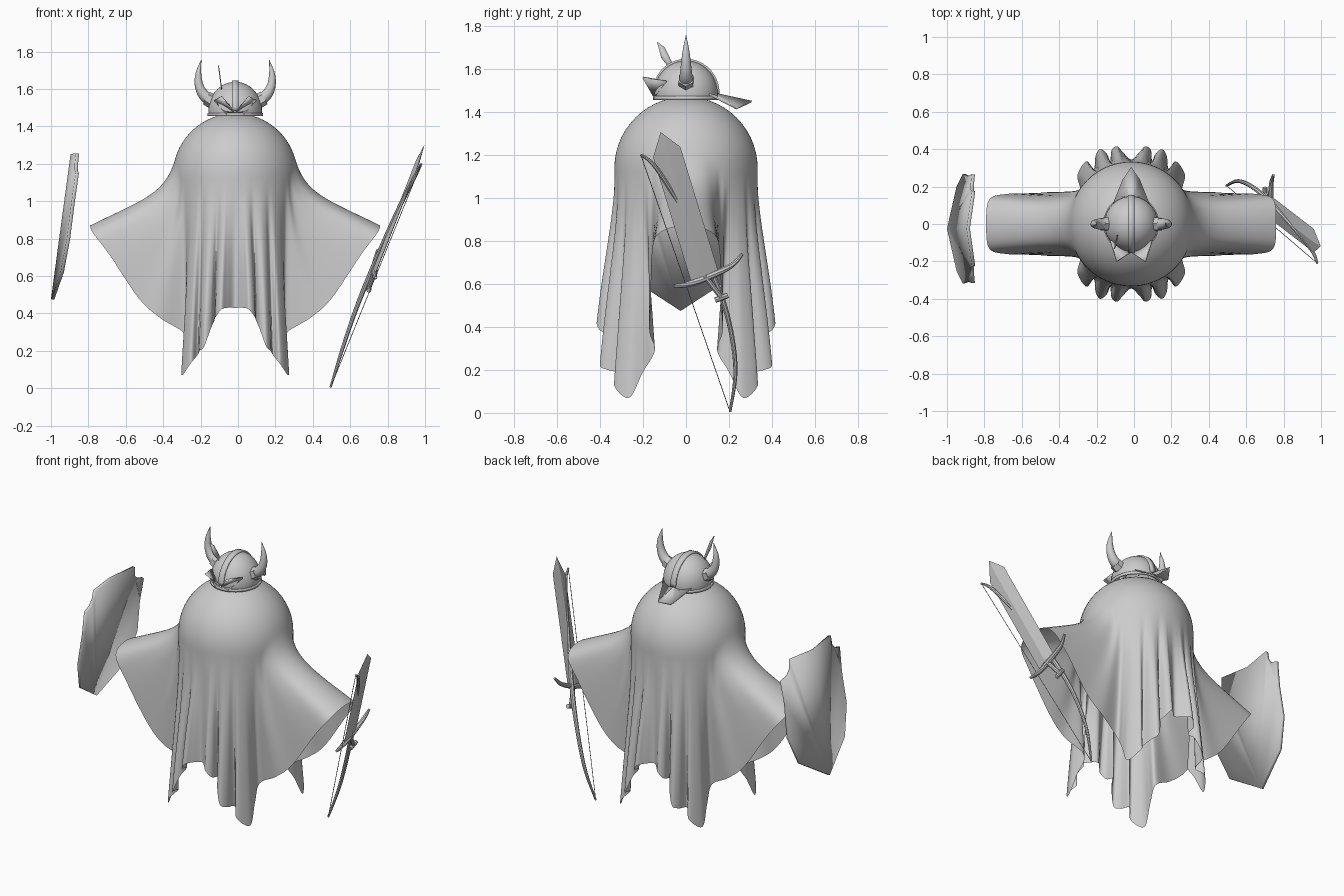
import bpy, bmesh
from math import sin, cos, pi, radians
from mathutils import Vector as V

cube = bpy.data.objects.get("Cube")
if cube:
    bpy.data.objects.remove(cube)

grey = bpy.data.materials.new("plain_grey")
grey.use_nodes = True
grey.diffuse_color = (0.6, 0.6, 0.6, 1)
grey.node_tree.nodes["Principled BSDF"].inputs["Base Color"].default_value = (0.6, 0.6, 0.6, 1)
BODY_X = -0.015


def finish(name, bm, thick=0, mirror="", smooth=40, shift=0):
    """Turn a bmesh into a shaded object with optional thickness and mirroring."""
    mesh = bpy.data.meshes.new(name)
    bm.to_mesh(mesh)
    bm.free()
    mesh.materials.append(grey)
    obj = bpy.data.objects.new(name, mesh)
    obj.location.x = shift
    bpy.context.collection.objects.link(obj)
    bpy.ops.object.select_all(action="DESELECT")
    obj.select_set(True)
    bpy.context.view_layer.objects.active = obj
    bpy.ops.object.shade_smooth_by_angle(angle=radians(smooth))
    if mirror:
        mod = obj.modifiers.new("mirror", "MIRROR")
        mod.use_axis = ["x" in mirror, "y" in mirror, False]
    if thick:
        mod = obj.modifiers.new("thickness", "SOLIDIFY")
        mod.thickness, mod.offset = thick, 0
    return obj


def catmull(keys, steps):
    """Smooth curve through all keys except the two outer guide keys."""
    out = []
    for a, b, c, d in zip(keys, keys[1:], keys[2:], keys[3:]):
        for k in range(steps):
            t = k / steps
            out.append([q + t * (r - p + t * (2*p - 5*q + 4*r - s + t * (3*(q - r) + s - p))) / 2
                        for p, q, r, s in zip(a, b, c, d)])
    out.append(list(keys[-2]))
    return out


def grid(name, rows, closed=False, **kw):
    """Skin rows of points with quads."""
    bm = bmesh.new()
    vs = [[bm.verts.new(p) for p in row] for row in rows]
    n = len(rows[0])
    for a, b in zip(vs, vs[1:]):
        for j in range(n if closed else n - 1):
            k = (j + 1) % n
            bm.faces.new((a[j], b[j], b[k], a[k]))
    if closed:
        bm.faces.new(vs[0])
        bm.faces.new(vs[-1][::-1])
    bmesh.ops.remove_doubles(bm, verts=bm.verts, dist=0.0002)
    if closed:
        bmesh.ops.recalc_face_normals(bm, faces=bm.faces)
    return finish(name, bm, **kw)


def tube(name, path, radii, sides=10, steps=6, **kw):
    """Round tube of varying radius along a smoothed path."""
    keys = [(*p, r) for p, r in zip(path, radii)]
    pts = catmull([keys[0], *keys, keys[-1]], steps)
    rows = []
    for i, p in enumerate(pts):
        tan = V(pts[min(i + 1, len(pts) - 1)][:3]) - V(pts[max(i - 1, 0)][:3])
        u = tan.cross(V((0.3, 1, 0.1))).normalized()
        w = tan.cross(u).normalized()
        rows.append([V(p[:3]) + p[3] * (u * cos(2*pi*j/sides) + w * sin(2*pi*j/sides))
                     for j in range(sides)])
    return grid(name, rows, closed=True, **kw)


def plate(name, polys, thick, **kw):
    """Flat plates from outlines."""
    bm = bmesh.new()
    for poly in polys:
        bm.faces.new([bm.verts.new(p) for p in poly])
    bmesh.ops.remove_doubles(bm, verts=bm.verts, dist=0.0005)
    bmesh.ops.recalc_face_normals(bm, faces=bm.faces)
    return finish(name, bm, thick=thick, smooth=5, **kw)


# Draped cloak, one quarter: heading, elevation, spread, then hem point
keys = [
    (0, 16, .36, .775, 0, .87),
    (14, 13, .36, .76, .13, .83),
    (23, 6, .38, .67, .16, .71),
    (28, 0, .4, .515, .165, .48),
    (32, 0, .45, .4, .17, .375),
    (36, 0, .5, .27, .145, .29),
    (42, 0, .55, .275, .2, .19),
    (48, 0, .6, .287, .265, .07),
    (53, 0, .6, .24, .335, .13),
    (58, 0, .65, .2, .295, .18),
    (62, 0, .65, .19, .365, .2),
    (66, 0, .65, .165, .4, .225),
    (70, 0, .65, .13, .375, .32),
    (74, 0, .65, .112, .335, .36),
    (78, 0, .65, .105, .395, .38),
    (81, 0, .65, .075, .415, .42),
    (84, 0, .65, .045, .385, .43),
    (90, 0, .65, 0, .345, .43)]
h, e, f, x, y, z = keys[1]
first = (-h, e, f, x, -y, z)
h, e, f, x, y, z = keys[-2]
last = (180 - h, e, f, -x, y, z)
RADIUS, CENTRE = 0.333, V((0, 0, 1.137))


def dome(head, elev):
    return CENTRE + RADIUS * V((cos(elev) * cos(head), cos(elev) * sin(head), sin(elev)))


columns = []
for h, e, f, x, y, z in catmull([first, *keys, last], 6):
    h, e, hem = radians(h), radians(e), V((x, y, z))
    col = [dome(h, pi/2 + (e - pi/2) * i / 14) for i in range(14)]
    p0 = dome(h, e)
    p1 = p0 + 0.2 * V((sin(e) * cos(h), sin(e) * sin(h), -cos(e)))
    p2 = p0.lerp(hem, f)
    p2.z = p0.z + (hem.z - p0.z) * 0.6
    for i in range(31):
        t = i / 30
        s = 1 - t
        col.append(s**3 * p0 + 3*s*s*t * p1 + 3*s*t*t * p2 + t**3 * hem)
    columns.append(col)
grid("cloak", list(zip(*columns)), mirror="xy", smooth=85, shift=BODY_X)

# Helmet bowl with a short straight skirt
bm = bmesh.new()
bmesh.ops.create_uvsphere(bm, u_segments=40, v_segments=24, radius=1)
bmesh.ops.delete(bm, geom=[v for v in bm.verts if v.co.z < -0.2], context="VERTS")
for v in bm.verts:
    v.co = (v.co.x * .143, v.co.y * .148, 1.485 + v.co.z * .153)
finish("helmet_bowl", bm, shift=BODY_X)

# Helmet rim and crest band
ring = [2 * pi * i / 40 for i in range(41)]
grid("helmet_rim", [[(.145 * cos(a), .15 * sin(a), zz) for a in ring] for zz in (1.472, 1.455)],
     thick=.008, shift=BODY_X)
arc = [pi * i / 24 for i in range(25)]
grid("helmet_crest", [[(xx, .15 * cos(a), 1.485 + .155 * sin(a)) for a in arc] for xx in (-.018, .018)],
     thick=.012, shift=BODY_X)

# Horns with collars
tube("horns", [(.12, 0, 1.535), (.165, 0, 1.565), (.192, 0, 1.615), (.197, 0, 1.68), (.182, 0, 1.755)],
     [.032, .03, .024, .016, .001], sides=14, mirror="x", shift=BODY_X)
tube("horn_collars", [(.115, 0, 1.53), (.155, 0, 1.552)], [.04, .038], sides=6, steps=1,
     mirror="x", shift=BODY_X)

# Brow wings, neck guard and feather
plate("brow_wings", [[(0, -.15, 1.475), (.075, -.2, 1.56), (.11, -.09, 1.54), (.045, -.145, 1.467)]],
      .01, mirror="x", shift=BODY_X)
plate("neck_guard", [[(0, .13, 1.485), (0, .305, 1.447), (.045, .235, 1.414)],
                     [(0, .13, 1.485), (.045, .235, 1.414), (.1, .1, 1.485)]],
      .008, mirror="x", shift=BODY_X)
plate("feather", [[(-.085, -.06, 1.58), (-.095, -.115, 1.65), (-.105, -.135, 1.725),
                   (-.1, -.1, 1.7), (-.09, -.06, 1.62)]], .004)

# Shield: two leaning halves meeting at a spine
half = [(0, 1.25), (.2, 1.255), (.205, 1.2), (.235, 1.165), (.29, 1.15), (.28, 1),
        (.292, .8), (.225, .62), (0, .475)]
plate("shield", [[(-.885 - .135 * (1.26 - zz) + .14 * yy, side * yy - .025, zz) for yy, zz in half]
                 for side in (1, -1)], .018)

# Sword blade with a raised middle
base, tip = V((.735, .085, .64)), V((.998, -.118, 1.305))
axis = tip - base
wide = V((0, .93, .36))
flat = axis.cross(wide).normalized() * .011
shoulder = base + axis * .86
bm = bmesh.new()
lo, hi = ([bm.verts.new(p + d) for d in (wide * .068, flat, -wide * .068, -flat)]
          for p in (base, shoulder))
point = bm.verts.new(tip)
for j in range(4):
    k = (j + 1) % 4
    bm.faces.new((lo[j], lo[k], hi[k], hi[j]))
    bm.faces.new((hi[j], hi[k], point))
bm.faces.new(lo[::-1])
bmesh.ops.recalc_face_normals(bm, faces=bm.faces)
finish("sword_blade", bm, smooth=10)

# Sword guard, grip and pommel
up = axis.normalized()
tube("sword_guard", [base - wide * .15 + up * .005, base - wide * .09 - up * .012, base - up * .015,
                     base + wide * .13 - up * .005, base + wide * .2 + up * .03],
     [.008, .013, .016, .013, .007], sides=8)
end = V((.7, .165, .535))
tube("sword_grip", [base, end], [.013, .012], sides=8, steps=1)
tube("sword_pommel", [end - wide * .032, end + wide * .032], [.013, .013], sides=8, steps=1)

# Bow and string
bow = [(.98, -.21, 1.2), (.95, -.14, 1.14), (.845, -.01, .93), (.715, .13, .63),
       (.63, .2, .42), (.555, .23, .2), (.495, .205, .005)]
tube("bow", bow, [.006, .01, .012, .014, .012, .01, .006], sides=8)
tube("bow_string", [bow[0], bow[-1]], [.002, .002], sides=5, steps=1)
